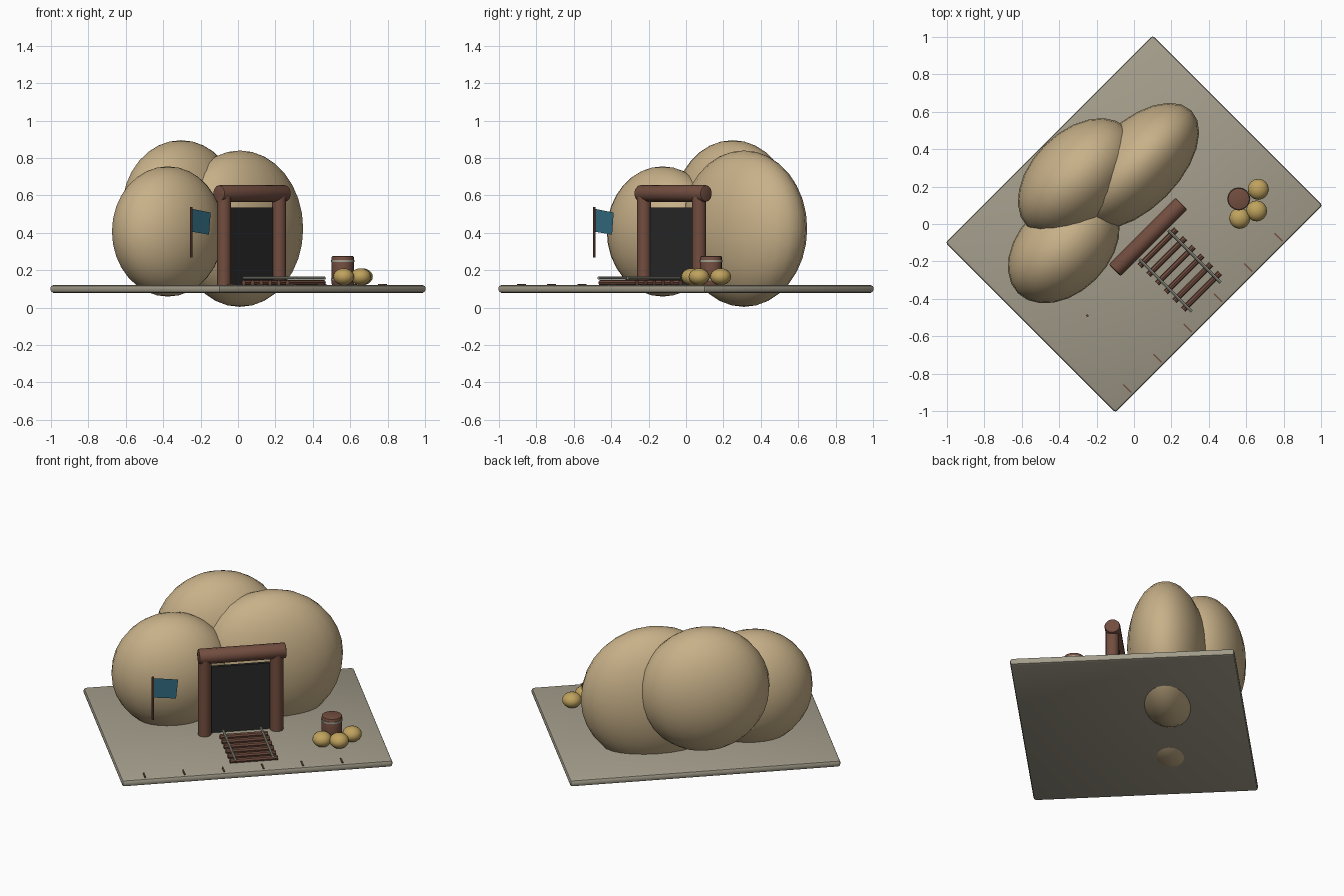
import bpy, bmesh, math
from mathutils import Matrix, Vector

if "Cube" in bpy.data.objects:
    bpy.data.objects.remove(bpy.data.objects["Cube"])

# Everything is laid out in a frame turned 45 degrees about z
TURN = Matrix.Rotation(math.radians(45), 4, 'Z')


def material(name, rgb):
    m = bpy.data.materials.new(name)
    m.diffuse_color = (*rgb, 1)
    m.use_nodes = True
    m.node_tree.nodes["Principled BSDF"].inputs["Base Color"].default_value = m.diffuse_color
    return m


SAND = material("sandstone", (0.58, 0.44, 0.25))
STONE = material("grey_stone", (0.37, 0.34, 0.26))
WOOD = material("brown_wood", (0.17, 0.075, 0.05))
DARK = material("dark_opening", (0.022, 0.022, 0.022))
METAL = material("pale_metal", (0.36, 0.36, 0.29))
GOLD = material("golden_sack", (0.52, 0.36, 0.11))
TEAL = material("teal_cloth", (0.035, 0.16, 0.23))


def finish(name, bm, mat, loc=(0, 0, 0), rot=Matrix(), smooth=True):
    mesh = bpy.data.meshes.new(name)
    bm.to_mesh(mesh)
    bm.free()
    mesh.materials.append(mat)
    ob = bpy.data.objects.new(name, mesh)
    bpy.context.collection.objects.link(ob)
    ob.matrix_world = TURN @ Matrix.Translation(loc) @ rot
    if smooth:
        bpy.ops.object.select_all(action='DESELECT')
        ob.select_set(True)
        bpy.context.view_layer.objects.active = ob
        bpy.ops.object.shade_smooth_by_angle(angle=math.radians(40))
    return ob


def ellipsoid(name, loc, size, mat, seg=24, rings=16):
    bm = bmesh.new()
    bmesh.ops.create_uvsphere(bm, u_segments=seg, v_segments=rings, radius=1)
    bmesh.ops.scale(bm, vec=size, verts=bm.verts)
    return finish(name, bm, mat, loc)


def rod(name, a, b, r, mat, seg=12, bevel=0.0):
    a, b = Vector(a), Vector(b)
    bm = bmesh.new()
    bmesh.ops.create_cone(bm, cap_ends=True, segments=seg, radius1=r, radius2=r, depth=(b - a).length)
    if bevel:
        rims = [e for e in bm.edges if any(len(f.verts) > 4 for f in e.link_faces)]
        bmesh.ops.bevel(bm, geom=rims, offset=bevel, segments=2, profile=0.5, affect='EDGES')
    rot = (b - a).to_track_quat('Z', 'Y').to_matrix().to_4x4()
    return finish(name, bm, mat, (a + b) / 2, rot)


def box(name, loc, size, mat, bevel=0.0):
    bm = bmesh.new()
    bmesh.ops.create_cube(bm, size=1)
    bmesh.ops.scale(bm, vec=size, verts=bm.verts)
    if bevel:
        bmesh.ops.bevel(bm, geom=bm.edges[:], offset=bevel, segments=2, profile=0.5, affect='EDGES')
    return finish(name, bm, mat, loc, smooth=bool(bevel))


# Ground slab
box("base_slab", (0, 0, 0.1), (1.567, 1.285, 0.042), STONE, 0.015)

# Three boulders
ellipsoid("boulder_right", (0.226, 0.212, 0.422), (0.42, 0.23, 0.418), SAND)
ellipsoid("boulder_left", (-0.354, 0.177, 0.407), (0.347, 0.243, 0.348), SAND)
ellipsoid("boulder_back", (-0.039, 0.392, 0.52), (0.375, 0.245, 0.375), SAND)

# Log doorway
for side, u in (("left", -0.212), ("right", 0.205)):
    rod(f"door_post_{side}", (u, -0.106, 0.12), (u, -0.106, 0.6), 0.038, WOOD, 14)
rod("door_beam", (-0.248, -0.102, 0.61), (0.257, -0.102, 0.61), 0.045, WOOD, 14, 0.008)
box("door_opening", (-0.004, -0.085, 0.327), (0.36, 0.02, 0.415), DARK)

# Log walkway with two rails
for i in range(6):
    v = -0.18 - 0.066 * i
    rod(f"walkway_log_{i + 1}", (-0.137, v, 0.133), (0.139, v, 0.133), 0.015, WOOD, 8)
for side, u in (("left", -0.112), ("right", 0.106)):
    rod(f"walkway_rail_{side}", (u, -0.155, 0.158), (u, -0.55, 0.158), 0.008, METAL, 8)

# Barrel with hoops and sacks
BU, BV = 0.491, -0.301
rod("barrel", (BU, BV, 0.12), (BU, BV, 0.275), 0.059, WOOD, 16, 0.006)
for i, z in enumerate((0.15, 0.25)):
    rod(f"barrel_hoop_{i + 1}", (BU, BV, z - 0.005), (BU, BV, z + 0.005), 0.062, METAL, 16)
for i, (u, v) in enumerate(((0.421, -0.378), (0.513, -0.414), (0.601, -0.339))):
    ellipsoid(f"sack_{i + 1}", (u, v, 0.165), (0.056, 0.056, 0.045), GOLD, 16, 10)

# Pole and cloth
FU, FV = -0.523, -0.17
rod("flag_pole", (FU, FV, 0.268), (FU, FV, 0.537), 0.007, WOOD, 8)
bm = bmesh.new()
bm.faces.new([bm.verts.new((u, 0, z)) for u, z in
              ((0.004, 0.406), (0.134, 0.39), (0.146, 0.508), (0.004, 0.528))])
finish("flag_cloth", bm, TEAL, (FU, FV, 0), smooth=False)

# Small pegs along the front edge
for i in range(6):
    box(f"edge_peg_{i + 1}", (-0.647 + 0.2285 * i, -0.597, 0.122), (0.008, 0.06, 0.01), WOOD)
